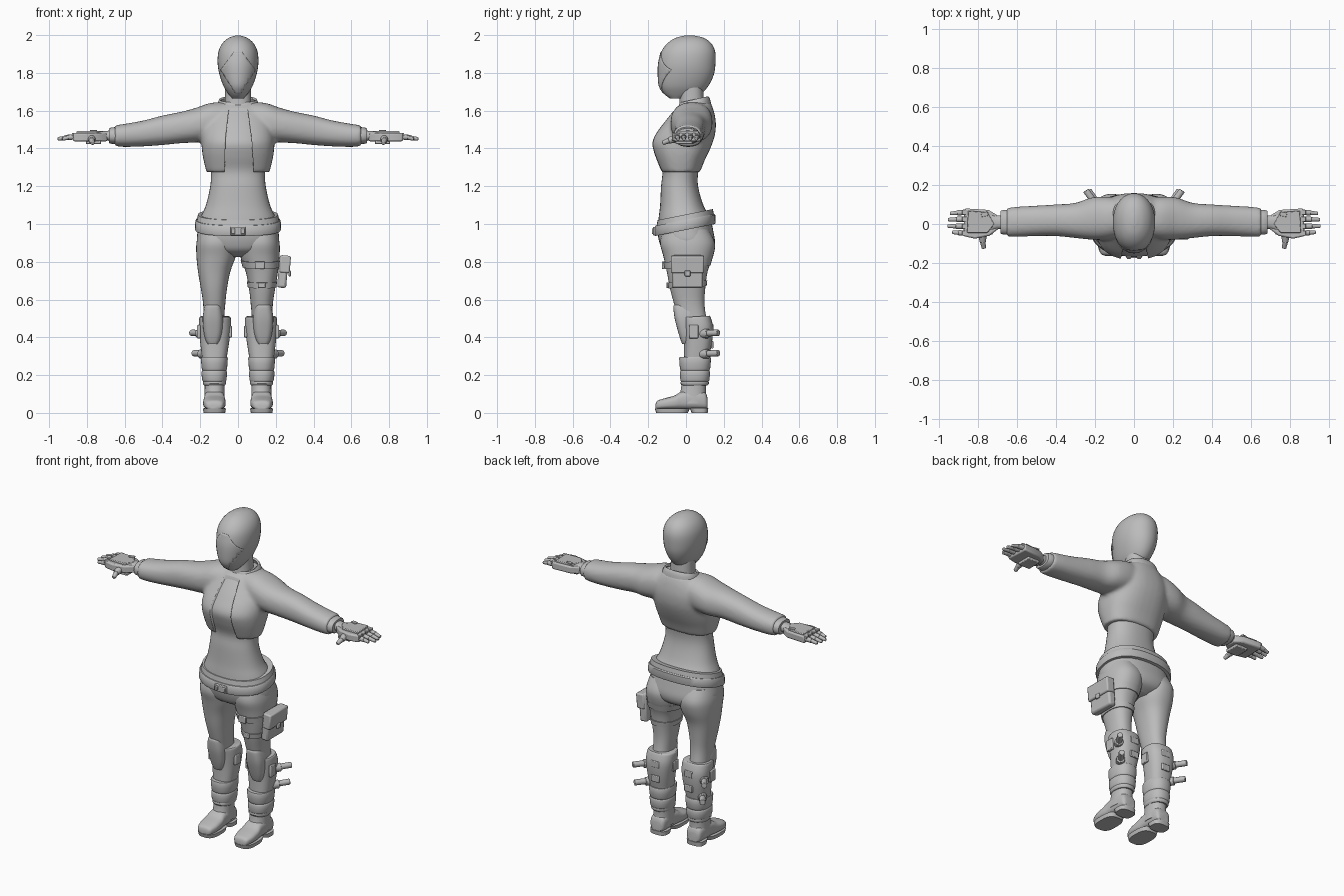
import bpy, bmesh, math
from mathutils import Vector, Matrix

grey = bpy.data.materials.new("plain_grey")
grey.diffuse_color = (0.5, 0.5, 0.5, 1)


def finish(name, bm, mirror=False, bevel=0, shell=0, angle=35):
    bmesh.ops.recalc_face_normals(bm, faces=bm.faces)
    me = bpy.data.meshes.new(name)
    bm.to_mesh(me)
    bm.free()
    me.materials.append(grey)
    me.shade_smooth()
    me.set_sharp_from_angle(angle=math.radians(angle))
    ob = bpy.data.objects.new(name, me)
    bpy.context.collection.objects.link(ob)
    if shell:
        m = ob.modifiers.new("shell", 'SOLIDIFY')
        m.thickness, m.offset = shell, -1
    if bevel:
        m = ob.modifiers.new("bevel", 'BEVEL')
        m.width, m.segments = bevel, 2
    if mirror:
        m = ob.modifiers.new("mirror", 'MIRROR')
        m.use_mirror_merge = False
    return ob


def add_loft(bm, rings, axis='z', n=2.3, tilt=0, steps=4, caps=True, flip=1, sides=36):
    """Rings are (position, low, high, low, high) along the axis, smoothed between."""
    rows = []
    last = len(rings) - 1
    for i in range(last):
        p = [rings[max(0, min(last, i + k))] for k in (-1, 0, 1, 2)]
        for s in range(steps):
            t = s / steps
            rows.append([0.5 * (2 * b + (c - a) * t + (2 * a - 5 * b + 4 * c - d) * t * t
                                + (3 * b - a - 3 * c + d) * t ** 3) for a, b, c, d in zip(*p)])
    rows.append(list(rings[-1]))
    loops = []
    for q, a0, a1, b0, b1 in rows:
        loop = []
        for k in range(sides):
            w = 2 * math.pi * k / sides
            c, s = math.cos(w), math.sin(w)
            a = (a0 + a1) / 2 + (a1 - a0) / 2 * math.copysign(abs(c) ** (2 / n), c)
            db = (b1 - b0) / 2 * math.copysign(abs(s) ** (2 / n), s)
            b = (b0 + b1) / 2 + db
            co = {'z': (a, b, q + tilt * db), 'x': (q, a, b), 'y': (a, q, b)}[axis]
            loop.append(bm.verts.new((co[0] * flip, co[1], co[2])))
        loops.append(loop)
    for u, v in zip(loops, loops[1:]):
        for k in range(sides):
            j = (k + 1) % sides
            bm.faces.new((u[k], u[j], v[j], v[k]))
    if caps:
        bm.faces.new(loops[0])
        bm.faces.new(loops[-1])


def loft(name, rings, mirror=False, cuts=(), shell=0, bevel=0, **kw):
    bm = bmesh.new()
    add_loft(bm, rings, **kw)
    for co, no in cuts:  # trim away everything on the normal side
        bmesh.ops.bisect_plane(bm, geom=bm.verts[:] + bm.edges[:] + bm.faces[:],
                               plane_co=co, plane_no=no, clear_outer=True)
    return finish(name, bm, mirror, bevel, shell)


def sym(rows):
    return [(z, -w, w, y0, y1) for z, w, y0, y1 in rows]


def box(name, center, size, mirror=False, bevel=0.004, turn=(0, 'Y')):
    bm = bmesh.new()
    bmesh.ops.create_cube(bm, size=1)
    mat = Matrix.Translation(center) @ Matrix.Rotation(math.radians(turn[0]), 4, turn[1])
    bm.transform(mat @ Matrix.Diagonal((*size, 1)))
    return finish(name, bm, mirror, bevel)


def rod(name, p, q, r0, r1=None, mirror=True, bevel=0.003):
    p, q = Vector(p), Vector(q)
    bm = bmesh.new()
    bmesh.ops.create_cone(bm, cap_ends=True, segments=14, radius1=r0,
                          radius2=r0 if r1 is None else r1, depth=(q - p).length)
    bm.transform(Matrix.Translation((p + q) / 2) @ (q - p).to_track_quat('Z', 'Y').to_matrix().to_4x4())
    return finish(name, bm, mirror, bevel)


def prism(name, pts, lo, hi, axis='z', **kw):
    bm = bmesh.new()
    a, b = [[bm.verts.new((u, v, h) if axis == 'z' else (u, h, v)) for u, v in pts] for h in (lo, hi)]
    bm.faces.new(a)
    bm.faces.new(b)
    for i in range(len(pts)):
        j = (i + 1) % len(pts)
        bm.faces.new((a[i], a[j], b[j], b[i]))
    return finish(name, bm, **kw)


# Head, face plate and neck
head = [(1.665, .03, -.085, -.01), (1.69, .052, -.118, .075), (1.73, .077, -.141, .118),
        (1.79, .098, -.147, .147), (1.85, .108, -.145, .156), (1.91, .104, -.132, .155),
        (1.955, .084, -.1, .135), (1.985, .05, -.055, .095), (1.998, .012, -.005, .04)]
loft("head", sym(head), n=2.1)
face = [(z, w + .003, y0 - .003, y1) for z, w, y0, y1 in head[1:6]]
loft("face_plate", sym(face), n=2.1, caps=False, shell=.004,
     cuts=[((0, -.07, 0), (0, 1, 0)), ((0, 0, 1.67), (.84, 0, -.54)), ((0, 0, 1.67), (-.84, 0, -.54)),
           ((.075, 0, 1.84), (.8, 0, .6)), ((-.075, 0, 1.84), (-.8, 0, .6))])
loft("neck", sym([(1.54, .08, -.05, .1), (1.64, .07, -.035, .095), (1.73, .068, -.035, .09)]))

# Shirt, bare waist and hips
loft("torso", sym([(1.62, .09, -.03, .115), (1.56, .13, -.085, .125), (1.5, .15, -.13, .13),
                   (1.43, .168, -.168, .12), (1.36, .162, -.154, .09), (1.28, .144, -.126, .066),
                   (1.2, .147, -.132, .064), (1.1, .17, -.137, .092), (1.03, .2, -.145, .128),
                   (.96, .214, -.15, .145), (.9, .215, -.14, .153), (.855, .17, -.115, .135),
                   (.825, .07, -.05, .08)]))

# Cropped jacket: body and sleeves fused, then opened at the front
bm = bmesh.new()
add_loft(bm, sym([(1.275, .167, -.135, .075), (1.33, .181, -.157, .096), (1.38, .19, -.175, .12),
                  (1.43, .193, -.184, .141), (1.48, .191, -.163, .155), (1.54, .18, -.117, .158),
                  (1.6, .145, -.068, .147), (1.645, .098, -.02, .13)]), n=2.4)
sleeve = [(.04, -.06, .13, 1.46, 1.645), (.14, -.08, .14, 1.44, 1.642), (.22, -.08, .135, 1.432, 1.616),
          (.3, -.072, .108, 1.428, 1.594), (.4, -.062, .1, 1.418, 1.574), (.5, -.062, .094, 1.411, 1.548),
          (.6, -.066, .088, 1.408, 1.53), (.652, -.066, .082, 1.412, 1.523)]
for side in (1, -1):
    add_loft(bm, sleeve, axis='x', flip=side)
jacket = finish("jacket", bm, angle=60)
m = jacket.modifiers.new("fuse", 'REMESH')
m.mode, m.voxel_size, m.use_smooth_shade = 'VOXEL', 0.011, True
m = jacket.modifiers.new("soften", 'SMOOTH')
m.factor, m.iterations = 0.5, 5
cutter = prism("jacket_opening_cutter", [(-.072, 1.24), (.085, 1.24), (.072, 1.45), (.038, 1.7),
                                         (-.038, 1.7), (-.066, 1.45)], -.3, -.055, 'y')
cutter.hide_render = True
cutter.hide_viewport = False
cutter.display_type = 'WIRE'
m = jacket.modifiers.new("open", 'BOOLEAN')
m.operation, m.solver, m.object = 'DIFFERENCE', 'EXACT', cutter
loft("collar", sym([(1.605, .118, -.055, .135), (1.64, .108, -.04, .128), (1.66, .098, -.03, .118)]),
     tilt=.22, caps=False, shell=.012)

# Belt and buckle
loft("belt", sym([(.968, .226, -.164, .154), (.975, .229, -.167, .157), (1.015, .226, -.165, .155),
                  (1.022, .222, -.16, .15)]), tilt=.2, steps=1, n=2.35)
loft("waistband", sym([(1.01, .221, -.158, .15), (1.05, .212, -.15, .142)]), tilt=.2, steps=1)
box("buckle", (0, -.168, .962), (.08, .014, .044))
for x in (-.026, .026):
    box("buckle_stud", (x, -.174, .962), (.02, .012, .03))

# Legs
loft("leg", [(.97, .02, .205, -.12, .12), (.9, .008, .22, -.137, .153), (.83, .012, .22, -.12, .144),
             (.75, .04, .212, -.102, .115), (.66, .058, .197, -.085, .102), (.58, .067, .185, -.064, .098),
             (.5, .073, .182, -.04, .108), (.4, .07, .185, -.01, .13), (.28, .075, .175, -.01, .11)], mirror=True)

# Shin guards, knee pads and their fittings
loft("shin_guard", [(.51, .044, .2, -.022, .124), (.5, .038, .205, -.022, .131), (.45, .037, .208, -.015, .143),
                    (.38, .046, .201, -.01, .139), (.29, .06, .19, -.01, .122)], mirror=True, n=2.5, tilt=.06)
loft("knee_pad", [(.572, .097, .17, -.062, .06), (.56, .088, .178, -.067, .06), (.5, .08, .187, -.06, .06),
                  (.43, .084, .182, -.042, .06), (.385, .095, .172, -.028, .06), (.365, .105, .162, -.02, .06)],
     mirror=True, n=3, cuts=[((0, .02, 0), (0, 1, 0))])
box("guard_inner_clip", (.04, .05, .43), (.018, .05, .06), True)
box("guard_outer_clip", (.208, .04, .43), (.018, .05, .07), True)
for z in (.45, .36):
    box("calf_plate", (.115, .139, z), (.055, .012, .04), True)
for z, reach in ((.42, 0), (.312, -.012)):
    rod("guard_rod", (.16 + reach, .05, z), (.246 + reach, .172, z + .004), .017)
    rod("rod_socket", (.165 + reach, .06, z), (.209 + reach, .118, z), .025)

# Boots: folded cuffs, ankles, feet and soles
loft("boot_cuff", [(.295, .06, .19, -.03, .125), (.288, .054, .196, -.036, .132), (.235, .058, .192, -.032, .128),
                   (.225, .062, .188, -.028, .123), (.215, .058, .193, -.032, .127), (.175, .061, .19, -.03, .124),
                   (.167, .064, .186, -.027, .12), (.155, .064, .186, -.029, .121), (.145, .07, .18, -.022, .114)],
     mirror=True, steps=2)
loft("boot_ankle", [(.17, .071, .176, -.022, .108), (.11, .071, .177, -.03, .105), (.05, .069, .18, -.05, .112)],
     mirror=True)
loft("boot_foot", [(-.162, .1, .15, .022, .042), (-.152, .08, .17, .018, .064), (-.11, .067, .183, .018, .078),
                   (-.06, .066, .184, .018, .092), (-.02, .07, .18, .018, .115), (.05, .072, .178, .018, .125),
                   (.1, .078, .172, .018, .11), (.114, .092, .158, .02, .08)], mirror=True, axis='y', n=2.8)
loft("boot_sole", [(0, .068, .182, -.158, .01), (.024, .064, .186, -.165, .02)], mirror=True, n=3, steps=1)
loft("boot_heel", [(0, .072, .178, .03, .115), (.026, .07, .18, .02, .118)], mirror=True, n=3, steps=1)

# Sleeve cuffs and gloves
loft("sleeve_cuff", [(.64, -.056, .074, 1.422, 1.514), (.678, -.052, .07, 1.426, 1.509),
                     (.683, -.046, .064, 1.432, 1.503)], mirror=True, axis='x', steps=2)
loft("glove_wrist", [(.67, -.03, .048, 1.438, 1.497), (.7, -.026, .044, 1.442, 1.492),
                     (.75, -.045, .06, 1.44, 1.49)], mirror=True, axis='x')
prism("palm", [(.69, -.022), (.70, .045), (.745, .072), (.868, .08), (.874, -.062), (.815, -.075), (.74, -.06)],
      1.438, 1.482, mirror=True, bevel=.008)
prism("hand_back_plate", [(.715, .0), (.75, .06), (.85, .068), (.855, -.045), (.75, -.045)],
      1.478, 1.492, mirror=True, bevel=.004)
box("hand_switch", (.765, .05, 1.493), (.036, .022, .008), True, .002, (-12, 'Z'))
box("palm_heel_pad", (.765, -.01, 1.433), (.08, .09, .02), True)
for y, tip in ((.06, .942), (.025, .952), (-.012, .955), (-.047, .93)):
    mid = (.862 + tip) / 2 + .004
    rod("finger_base", (.86, y, 1.462), (mid, y * .95, 1.458), .0145, .0135)
    rod("finger_tip", (mid - .004, y * .95, 1.458), (tip, y * .9, 1.45), .012, .009)
    box("knuckle", (.868, y, 1.474), (.024, .026, .018), True, .003)
rod("thumb_base", (.775, -.055, 1.452), (.775, -.092, 1.442), .021, .017)
rod("thumb_tip", (.775, -.088, 1.443), (.769, -.124, 1.428), .015, .011)

# Thigh straps and pouch on one leg only
loft("upper_strap", [(.772, .024, .22, -.113, .13), (.808, .014, .224, -.121, .14)], steps=1, tilt=.08)
loft("lower_strap", [(.665, .052, .203, -.092, .109), (.695, .047, .207, -.098, .113)], steps=1, tilt=.06)
box("strap_buckle", (.115, -.121, .782), (.05, .014, .04))
box("lower_strap_buckle", (.125, -.098, .676), (.04, .012, .03))
box("pouch", (.238, .008, .748), (.048, .165, .172), bevel=.012, turn=(5, 'Y'))
box("pouch_flap", (.25, .008, .787), (.054, .175, .092), bevel=.008, turn=(5, 'Y'))
box("pouch_clasp", (.274, .008, .738), (.012, .03, .03))
box("pouch_hanger", (.215, .008, .8), (.03, .07, .05))
